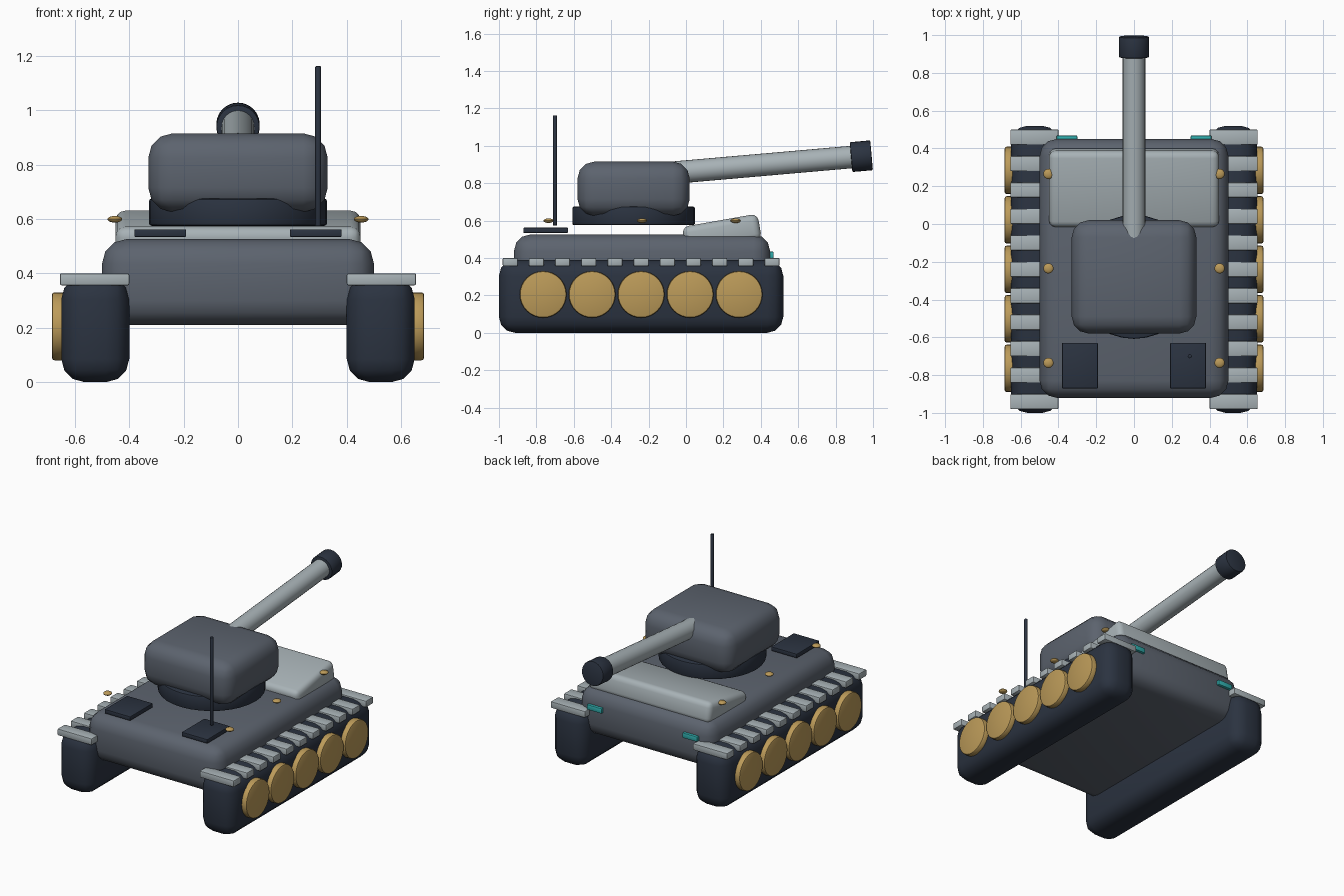
import bpy, bmesh, math
from mathutils import Matrix

if "Cube" in bpy.data.objects:
    bpy.data.objects.remove(bpy.data.objects["Cube"])


def material(name, rgb):
    m = bpy.data.materials.new(name)
    m.diffuse_color = (*rgb, 1)
    m.use_nodes = True
    m.node_tree.nodes["Principled BSDF"].inputs["Base Color"].default_value = m.diffuse_color
    return m


GREY = material("hull grey", (0.107, 0.125, 0.156))
DARK = material("dark slate", (0.024, 0.033, 0.052))
LIGHT = material("light steel", (0.39, 0.445, 0.468))
GOLD = material("brass", (0.50, 0.325, 0.10))
CYAN = material("cyan lamp", (0.03, 0.42, 0.42))


def finish(bm, name, mat, loc, rot):
    me = bpy.data.meshes.new(name)
    bm.to_mesh(me)
    bm.free()
    me.materials.append(mat)
    ob = bpy.data.objects.new(name, me)
    bpy.context.collection.objects.link(ob)
    ob.location, ob.rotation_euler = loc, rot
    bpy.ops.object.select_all(action='DESELECT')
    ob.select_set(True)
    bpy.context.view_layer.objects.active = ob
    bpy.ops.object.shade_smooth_by_angle(angle=math.radians(35))
    return ob


def box(name, mat, loc, size, bevel=0.0, segments=3, rot=(0, 0, 0)):
    bm = bmesh.new()
    bmesh.ops.create_cube(bm, size=1, matrix=Matrix.Diagonal((*size, 1)))
    if bevel:
        bmesh.ops.bevel(bm, geom=bm.edges[:], offset=bevel, segments=segments,
                        profile=0.5, affect='EDGES')
    return finish(bm, name, mat, loc, rot)


def cylinder(name, mat, loc, radius, depth, sides=32, bevel=0.0, rot=(0, 0, 0)):
    bm = bmesh.new()
    bmesh.ops.create_cone(bm, cap_ends=True, segments=sides, radius1=radius,
                          radius2=radius, depth=depth)
    if bevel:
        rims = [e for e in bm.edges if abs(e.verts[0].co.z - e.verts[1].co.z) < 1e-5]
        bmesh.ops.bevel(bm, geom=rims, offset=bevel, segments=2,
                        profile=0.5, affect='EDGES')
    return finish(bm, name, mat, loc, rot)


# Hull and sloped front plate
box("hull", GREY, (0, -0.235, 0.368), (1.0, 1.37, 0.316), 0.09)
box("front_plate", LIGHT, (0, 0.192, 0.532), (0.90, 0.41, 0.14), 0.035,
    rot=(math.radians(10), 0, 0))

# Turret and its ring
cylinder("turret_ring", DARK, (0, -0.28, 0.625), 0.328, 0.10, 32, 0.01)
box("turret", GREY, (0, -0.28, 0.77), (0.66, 0.60, 0.29), 0.09)

# Gun raised five degrees, with a thicker muzzle
tilt = math.radians(5)
gun_rot = (tilt - math.pi / 2, 0, 0)


def along_gun(d):
    return (0, d * math.cos(tilt), 0.862 + d * math.sin(tilt))


cylinder("gun_barrel", LIGHT, along_gun(0.41), 0.06, 0.96, 24, rot=gun_rot)
cylinder("muzzle", DARK, along_gun(0.941), 0.08, 0.11, 24, 0.006, gun_rot)

# Antenna
cylinder("antenna", DARK, (0.295, -0.70, 0.868), 0.011, 0.588, 12, 0.003)

for s, side in ((-1, "left"), (1, "right")):
    # Running gear
    box(f"track_{side}", DARK, (s * 0.525, -0.24, 0.195), (0.25, 1.52, 0.39), 0.085)
    for i in range(11):
        box(f"track_plate_{side}_{i}", LIGHT,
            (s * 0.5275, -0.24 + (i - 5) * 0.14, 0.378),
            (0.255, 0.08, 0.044), 0.006, 2)
    for i in range(5):
        cylinder(f"wheel_{side}_{i}", GOLD,
                 (s * 0.655, -0.24 + (i - 2) * 0.262, 0.205),
                 0.125, 0.06, 32, 0.01, (0, math.pi / 2, 0))

    # Rear deck vents and front lamps
    box(f"vent_{side}", DARK, (s * 0.286, -0.75, 0.548), (0.19, 0.24, 0.028), 0.004, 2)
    box(f"lamp_{side}", CYAN, (s * 0.355, 0.453, 0.416), (0.11, 0.03, 0.035), 0.005, 2)

    # Flattened deck studs
    for i in range(3):
        bm = bmesh.new()
        bmesh.ops.create_uvsphere(bm, u_segments=16, v_segments=8, radius=0.027,
                                  matrix=Matrix.Diagonal((1, 1, 0.45, 1)))
        finish(bm, f"stud_{side}_{i}", GOLD,
               (s * 0.453, -0.235 + (i - 1) * 0.5, 0.599), (0, 0, 0))
